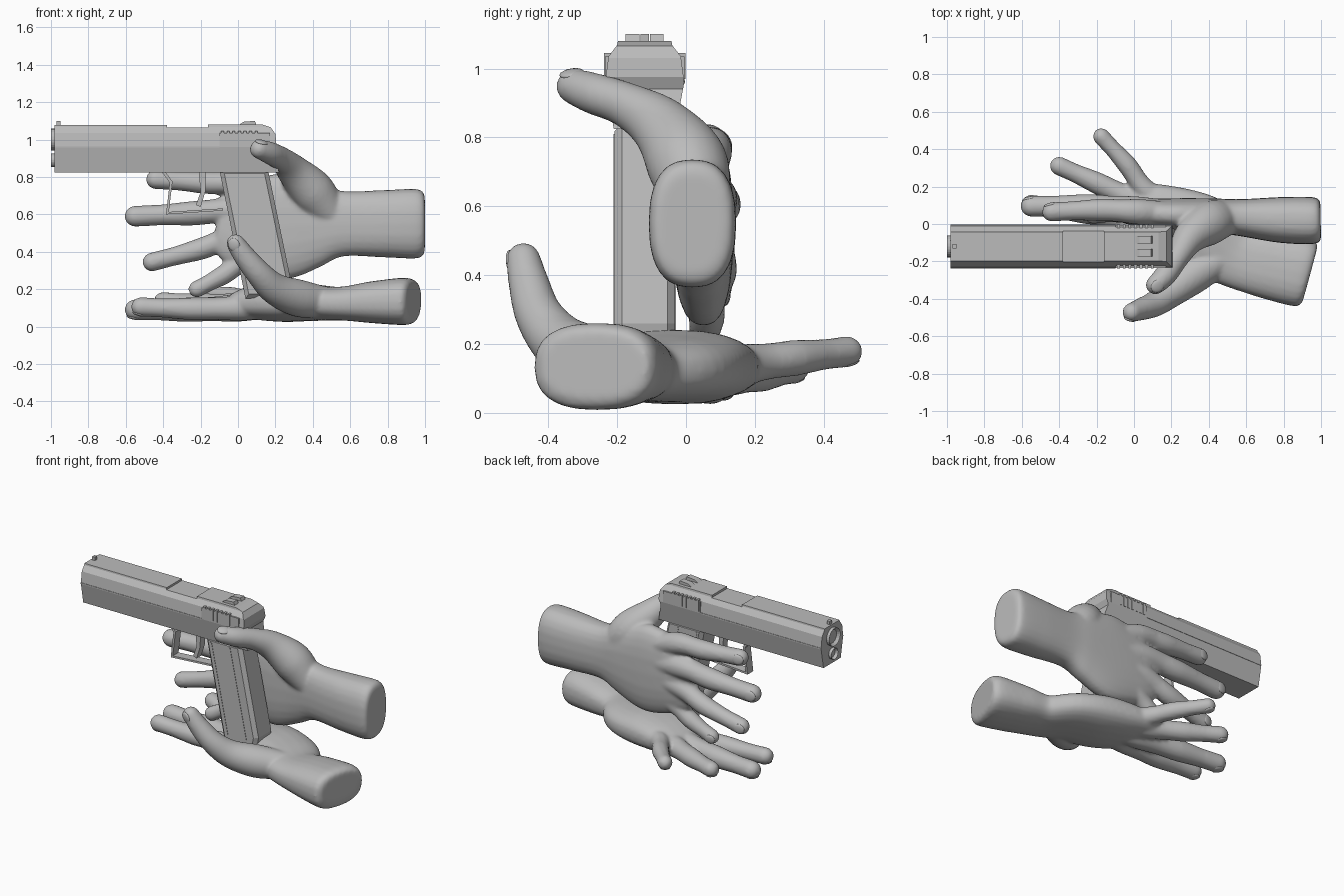
import bpy, bmesh, math
from mathutils import Vector, Matrix

cube = bpy.data.objects.get("Cube")
if cube:
    bpy.data.objects.remove(cube, do_unlink=True)

grey = bpy.data.materials.new("plain_grey")
grey.use_nodes = True
tone = (0.5, 0.5, 0.5, 1)
grey.diffuse_color = tone
grey.node_tree.nodes["Principled BSDF"].inputs["Base Color"].default_value = tone

MID = -0.12  # y of the pistol's centre plane


def make(name, bm, smooth=False):
    bmesh.ops.recalc_face_normals(bm, faces=bm.faces)
    mesh = bpy.data.meshes.new(name)
    for f in bm.faces:
        f.smooth = smooth
    bm.to_mesh(mesh)
    bm.free()
    mesh.materials.append(grey)
    ob = bpy.data.objects.new(name, mesh)
    bpy.context.collection.objects.link(ob)
    return ob


def bake(ob):
    """Replace the mesh by its modified result."""
    bpy.context.view_layer.update()
    deps = bpy.context.evaluated_depsgraph_get()
    mesh = bpy.data.meshes.new_from_object(ob.evaluated_get(deps))
    ob.modifiers.clear()
    ob.data = mesh
    if not mesh.materials:
        mesh.materials.append(grey)


def spline(a, b, c, d, t):
    return [(2*q + (r-p)*t + (2*p-5*q+4*r-s)*t*t + (3*q-p-3*r+s)*t**3) / 2
            for p, q, r, s in zip(a, b, c, d)]


def sample(rows, steps):
    """Smooth curve through the rows."""
    ext = [rows[0], *rows, rows[-1]]
    path = [spline(*ext[i:i+4], k/steps) for i in range(len(rows)-1) for k in range(steps)]
    return path + [list(rows[-1])]


def tube(bm, rows, side, power=2.0, steps=6):
    """Loft ovals (x, y, z, half width along side, half depth), rounded at the end."""
    path = sample(rows, steps)
    tip = (Vector(path[-1][:3]) - Vector(path[-2][:3])).normalized()
    end = path[-1]
    for k in range(1, 6):
        ang = k * math.pi / 11
        pos = Vector(end[:3]) + tip * min(end[3:]) * math.sin(ang)
        path.append([*pos, end[3]*math.cos(ang), end[4]*math.cos(ang)])
    rings, count = [], 24
    for i, row in enumerate(path):
        t = Vector(path[min(i+1, len(path)-1)][:3]) - Vector(path[max(i-1, 0)][:3])
        t.normalize()
        a = (side - t * side.dot(t)).normalized()
        b = t.cross(a)
        ring = []
        for j in range(count):
            u = j * math.tau / count
            c, s = math.cos(u), math.sin(u)
            c, s = (math.copysign(abs(v)**(2/power), v) for v in (c, s))
            ring.append(bm.verts.new(Vector(row[:3]) + a*c*row[3] + b*s*row[4]))
        rings.append(ring)
    for p, q in zip(rings, rings[1:]):
        for j in range(count):
            k = (j+1) % count
            bm.faces.new((p[j], p[k], q[k], q[j]))
    bm.faces.new(rings[0])
    bm.faces.new(rings[-1])


def nail(bm, before, tip, up, size):
    t = (Vector(tip) - Vector(before)).normalized()
    n = (up - t * up.dot(t)).normalized()
    rot = Matrix((t, n.cross(t), n)).transposed().to_4x4()
    rot = rot @ Matrix.Rotation(0.2, 4, "Y")
    place = Matrix.Translation(Vector(tip) + n*size*0.76 + t*size*0.12)
    scale = Matrix.Diagonal((size*0.75, size*0.66, size*0.22, 1))
    bmesh.ops.create_uvsphere(bm, u_segments=16, v_segments=8, radius=1, matrix=place @ rot @ scale)


def hand(name, palm, side, thumb, thumb_up, fingers, finger_up):
    flesh, nails = bmesh.new(), bmesh.new()
    tube(flesh, palm, side, 2.5)
    tube(flesh, [(*p, p[3]) for p in thumb], thumb_up)
    nail(nails, thumb[-2][:3], thumb[-1][:3], thumb_up, thumb[-1][3])
    for points, size in zip(fingers, (1, 1.08, 0.97, 0.87)):
        radii = [r*size for r in (0.06, 0.066, 0.058, 0.05)]
        rows = []
        for i, (*p, r) in enumerate(sample([(*p, r) for p, r in zip(points, radii)], 4)):
            r *= 1 + 0.04*math.cos(i*math.pi/2)  # swell at each joint
            rows.append((*p, r, r))
        tube(flesh, rows, finger_up, steps=2)
        nail(nails, points[-2], points[-1], finger_up, radii[-1])
    ob = make(name, flesh, True)
    rm = ob.modifiers.new("skin", "REMESH")
    rm.mode = "VOXEL"
    rm.voxel_size = 0.011
    rm.use_smooth_shade = True
    sm = ob.modifiers.new("soften", "SMOOTH")
    sm.factor, sm.iterations = 0.5, 6
    bake(ob)
    make(name + "_nails", nails, True)


# Upper hand: palm facing forward, fingers spread along -x
hand("upper_hand",
     [(.998, .018, .55, .15, .1), (.96, .018, .55, .185, .125), (.78, .022, .55, .18, .122),
      (.56, .035, .55, .175, .098), (.42, .045, .545, .23, .092), (.25, .05, .535, .282, .088),
      (.1, .055, .54, .262, .08), (0, .06, .55, .23, .068), (-.06, .062, .565, .185, .05)],
     Vector((0, 0, 1)),
     [(.5, .03, .6, .09), (.4, .005, .72, .118), (.3, -.07, .828, .09),
      (.235, -.17, .893, .066), (.17, -.27, .928, .06), (.115, -.325, .948, .052)],
     Vector((.3, -.2, 1)),
     [[(.35, .05, .63), (.03, .065, .755), (-.18, .075, .77), (-.44, .065, .787)],
      [(.35, .055, .57), (0, .075, .62), (-.25, .095, .605), (-.55, .095, .59)],
      [(.35, .055, .51), (.01, .075, .49), (-.2, .09, .415), (-.46, .08, .345)],
      [(.35, .05, .46), (.07, .06, .37), (-.08, .06, .275), (-.22, .045, .2)]],
     Vector((0, 1, 0)))

# Lower hand: palm facing up under the grip
hand("lower_hand",
     [(.94, -.27, .135, .155, .098), (.9, -.26, .135, .185, .126), (.72, -.22, .13, .18, .112),
      (.55, -.175, .123, .17, .09), (.4, -.08, .128, .215, .098), (.25, -.03, .133, .222, .108),
      (.1, .025, .13, .195, .094), (0, .055, .118, .165, .068), (-.03, .06, .113, .14, .052)],
     Vector((.12, 1, 0)),
     [(.48, -.18, .13, .08), (.33, -.265, .15, .1), (.2, -.36, .2, .085),
      (.115, -.425, .28, .07), (.04, -.455, .37, .06), (-.012, -.472, .445, .05)],
     Vector((-.3, -1, -.2)),
     [[(.3, -.06, .12), (.03, -.07, .1), (-.25, -.08, .095), (-.52, -.08, .105)],
      [(.3, -.02, .12), (0, .03, .1), (-.28, .07, .09), (-.55, .1, .09)],
      [(.3, .02, .12), (.02, .12, .115), (-.2, .22, .12), (-.4, .31, .135)],
      [(.3, .05, .12), (.08, .165, .14), (-.04, .32, .16), (-.175, .468, .178)]],
     Vector((0, 0, -1)))


def prism(name, outline, half, bevel=0.0, y=MID):
    """Side outline in x and z, thickened both ways along y."""
    bm = bmesh.new()
    face = bm.faces.new([bm.verts.new((x, y-half, z)) for x, z in outline])
    new = bmesh.ops.extrude_face_region(bm, geom=[face])["geom"]
    verts = [v for v in new if isinstance(v, bmesh.types.BMVert)]
    bmesh.ops.translate(bm, verts=verts, vec=(0, 2*half, 0))
    if bevel:
        rims = [e for e in bm.edges if abs(e.verts[0].co.y - e.verts[1].co.y) < bevel/9]
        bmesh.ops.bevel(bm, geom=rims, offset=bevel, segments=1, affect="EDGES")
    return make(name, bm)


def block(name, x0, x1, z0, z1, half):
    return prism(name, [(x0, z0), (x1, z0), (x1, z1), (x0, z1)], half)


# Pistol body: side outline trimmed to a faceted cross-section
body = prism("slide_and_frame",
             [(-.98, .825), (.22, .825), (.19, .94), (.205, .975), (.2, 1.03), (.175, 1.065),
              (.13, 1.08), (-.16, 1.08), (-.16, 1.065), (-.38, 1.065), (-.38, 1.078),
              (-.98, 1.078)], 0.2)
section = [(.085, .8), (.115, .96), (.105, 1.035), (.08, 1.068), (.074, 1.1)]
loop = section + [(-y, z) for y, z in reversed(section)]
bm = bmesh.new()
ends = [[bm.verts.new((x, MID+y, z)) for y, z in loop] for x in (-1.2, 0.5)]
for end in ends:
    bm.faces.new(end)
for i in range(len(loop)):
    j = (i+1) % len(loop)
    bm.faces.new((ends[0][i], ends[0][j], ends[1][j], ends[1][i]))
cutter = make("section_cutter", bm)
cutter.hide_render = True
cut = body.modifiers.new("trim", "BOOLEAN")
cut.operation, cut.solver, cut.object = "INTERSECT", "EXACT", cutter
bake(body)
bpy.data.objects.remove(cutter, do_unlink=True)

# Slide details
block("slide_seam", -.98, -.1, .957, .965, .117)
block("rear_panel", -.1, .17, .96, 1.035, .115)
for i in range(7):
    x = -.09 + i*.03
    block("serration", x, x+.015, .97, 1.045, .118)
block("front_sight", -.97, -.95, 1.07, 1.1, .012)
for s in (-1, 1):
    prism("rear_sight", [(0, 1.075), (.1, 1.075), (.09, 1.1), (.03, 1.095)], .02, y=MID+s*.035)

# Barrel mouth and guide rod, both hollow
for name, z, r in (("muzzle", 1.0, .058), ("guide_rod", .89, .036)):
    bm = bmesh.new()
    rot = Matrix.Rotation(math.pi/2, 4, "Y")
    bmesh.ops.create_cone(bm, cap_ends=True, segments=24, radius1=r, radius2=r, depth=.04,
                          matrix=Matrix.Translation((-.98, MID, z)) @ rot)
    front = [f for f in bm.faces if f.normal.x < -.9]
    bmesh.ops.inset_region(bm, faces=front, thickness=r*.25)
    bmesh.ops.translate(bm, verts=front[0].verts, vec=(.018, 0, 0))
    make(name, bm)

# Grip with a raised strip near each edge
prism("grip", [(-.1, .84), (.16, .84), (.28, .26), (.26, .16), (.04, .15)], .088, .022)
for x in (-.06, .075):
    prism("grip_strip", [(x, .81), (x+.014, .81), (x+.134, .23), (x+.12, .23)], .0905)

# Trigger and its guard
prism("trigger_guard",
      [(-.41, .83), (-.365, .77), (-.385, .6), (-.08, .62), (-.08, .632), (-.37, .613),
       (-.35, .775), (-.39, .83)], .03)
prism("trigger", [(-.21, .83), (-.17, .83), (-.175, .72), (-.2, .64), (-.225, .65), (-.2, .72)], .025)
